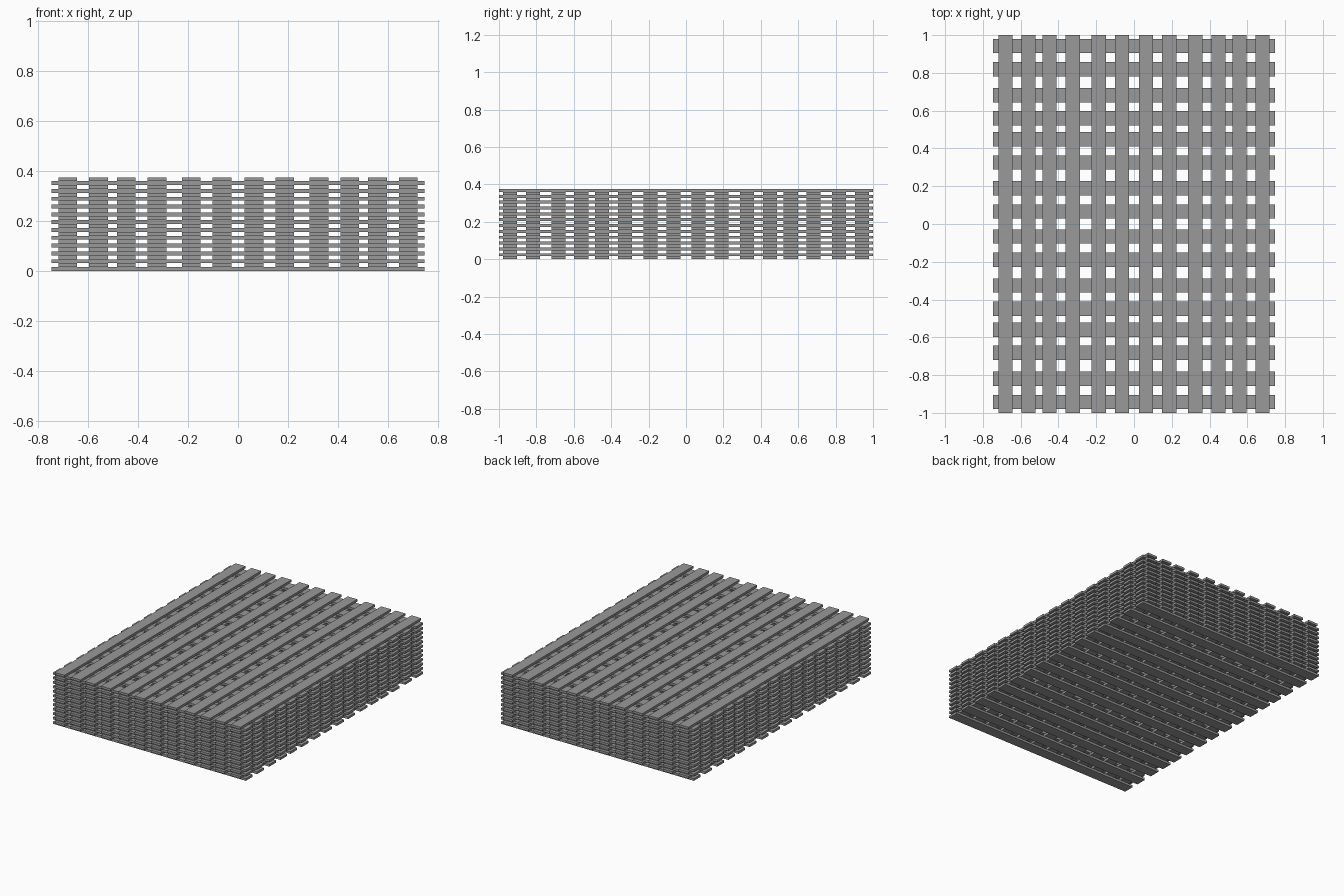
import bpy, bmesh
from mathutils import Matrix, Vector

if "Cube" in bpy.data.objects:
    bpy.data.objects.remove(bpy.data.objects["Cube"])

T = 0.375 / 24      # slat thickness
W = 0.075           # slat width
X_POS = [0.064, 0.187, 0.324, 0.447, 0.558, 0.681]
Y_POS = [0.066, 0.189, 0.326, 0.449, 0.560, 0.682, 0.819, 0.942]

dark = bpy.data.materials.new("dark_grey")
dark.diffuse_color = (0.32, 0.32, 0.32, 1)
dark.use_nodes = True
dark.node_tree.nodes["Principled BSDF"].inputs["Base Color"].default_value = dark.diffuse_color


def slat_layer(name, z, centres, size, axis):
    # one layer of parallel slats, mirrored about the centre
    bm = bmesh.new()
    for c in centres:
        for s in (-1, 1):
            loc = Vector((0, 0, z))
            loc[axis] = s * c
            bmesh.ops.create_cube(bm, size=1, matrix=Matrix.Translation(loc) @ Matrix.Diagonal((*size, 1)))
    me = bpy.data.meshes.new(name)
    bm.to_mesh(me)
    bm.free()
    me.materials.append(dark)
    bpy.context.collection.objects.link(bpy.data.objects.new(name, me))


# alternating crosswise and lengthwise layers
for i in range(12):
    z = T * (2 * i + 0.5)
    slat_layer(f"cross_slats_{i + 1}", z, Y_POS, (1.494, W, T), 1)
    slat_layer(f"long_slats_{i + 1}", z + T, X_POS, (W, 2.0, T), 0)
